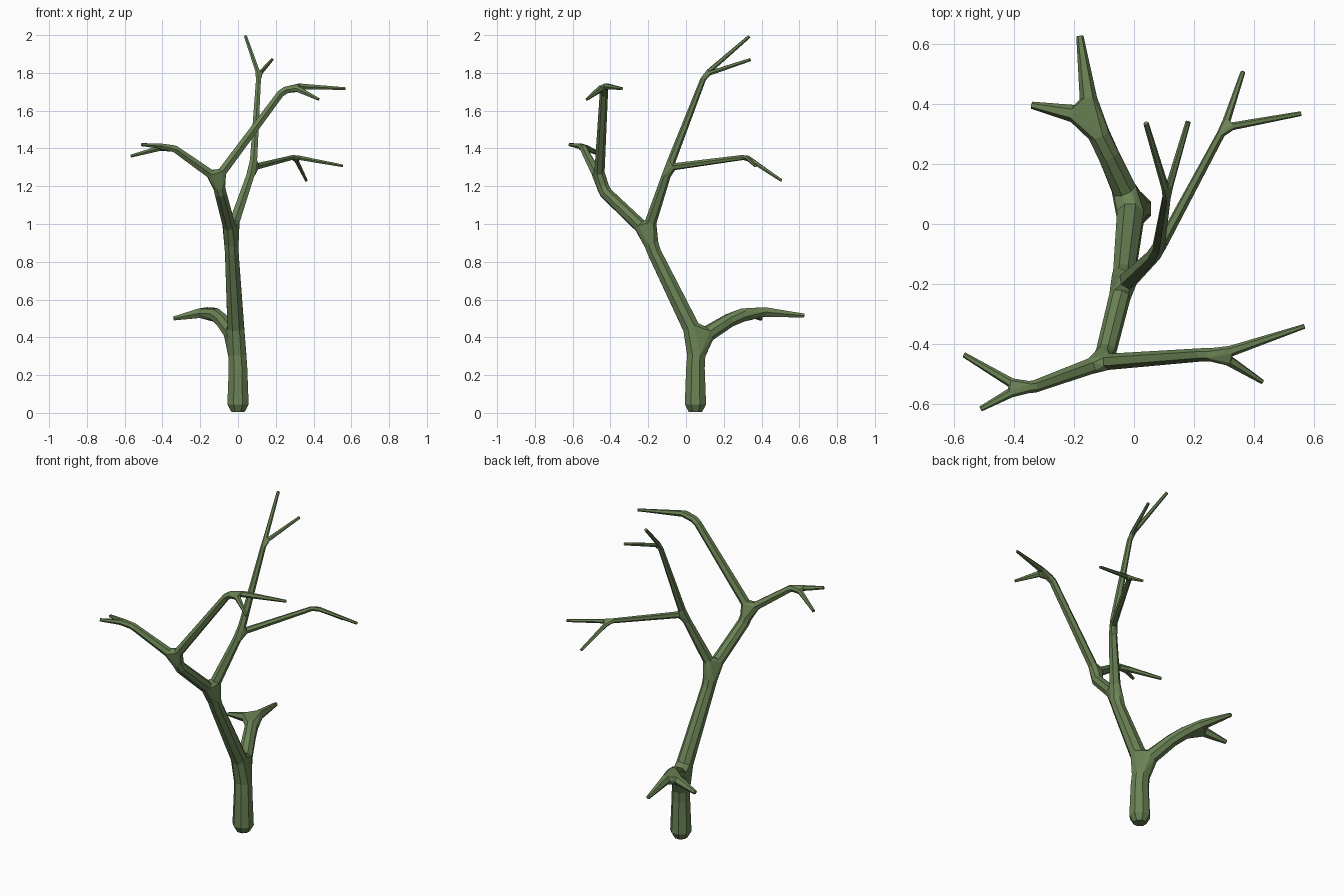
import bpy, bmesh, math
from mathutils import Vector

cube = bpy.data.objects.get("Cube")
if cube:
    bpy.data.objects.remove(cube, do_unlink=True)

bark = bpy.data.materials.new("mossy green bark")
bark.use_nodes = True
bark.diffuse_color = (0.145, 0.225, 0.09, 1)
bark.node_tree.nodes["Principled BSDF"].inputs["Base Color"].default_value = bark.diffuse_color

fork_rings = {}   # fork position -> points of the limb ends that meet there


def finish(name, bm):
    bmesh.ops.recalc_face_normals(bm, faces=bm.faces)
    mesh = bpy.data.meshes.new(name)
    bm.to_mesh(mesh)
    bm.free()
    mesh.materials.append(bark)
    obj = bpy.data.objects.new(name, mesh)
    bpy.context.collection.objects.link(obj)


def ring(centre, axis, radius, sides):
    side = axis.cross(Vector((0, 1, 0)))
    if side.length < 0.2:
        side = axis.cross(Vector((1, 0, 0)))
    side.normalize()
    other = axis.cross(side).normalized()
    turn = math.tau / sides
    return [centre + radius * (math.cos((i + 0.5) * turn) * side + math.sin((i + 0.5) * turn) * other)
            for i in range(sides)]


def hull(bm, points):
    verts = [bm.verts.new(p) for p in points]
    result = bmesh.ops.convex_hull(bm, input=verts)
    spare = {v for v in result["geom_interior"] + result["geom_unused"]
             if isinstance(v, bmesh.types.BMVert)}
    bmesh.ops.delete(bm, geom=list(spare), context="VERTS")


def limb(name, start, *path, sides=6, base_radius, trim=1.7, from_fork=True, to_fork=True):
    """Sweep a tapering tube; ends at forks are trimmed back for the webbing."""
    points = [Vector(start)] + [Vector(p[:3]) for p in path]
    radii = [base_radius] + [p[3] for p in path]
    bm = bmesh.new()
    last = len(points) - 1
    rings = []
    for i, (p, r) in enumerate(zip(points, radii)):
        before = (p - points[i - 1]).normalized() if i else None
        after = (points[i + 1] - p).normalized() if i < last else None
        axis = ((before or after) + (after or before)).normalized()
        if i == 0 and from_fork:
            p = p + after * r * trim
        if i == last and to_fork:
            p = p - before * r * trim
        points_here = ring(p, axis, r, sides)
        if (i == 0 and from_fork) or (i == last and to_fork):
            fork_rings.setdefault(tuple(points[i]), []).extend(points_here)
        rings.append([bm.verts.new(q) for q in points_here])
    for a, b in zip(rings, rings[1:]):
        for i in range(sides):
            j = (i + 1) % sides
            bm.faces.new((a[i], a[j], b[j], b[i]))
    bm.faces.new(rings[0])
    bm.faces.new(rings[-1])
    finish(name, bm)


# Main forks
low = (-0.008, 0.06, 0.385)
middle = (-0.038, -0.205, 0.955)
front = (-0.11, -0.46, 1.24)
rear = (0.08, -0.09, 1.3)

# Trunk and heavy limbs
limb("trunk", (0, 0.05, 0.005), (0, 0.05, 0.045, 0.061), (0, 0.05, 0.24, 0.053), (*low, 0.052),
     sides=8, base_radius=0.038, from_fork=False, trim=1.6)
limb("upper_trunk", low, (-0.033, -0.168, 0.85, 0.039), (*middle, 0.041),
     sides=8, base_radius=0.048, trim=1.6)
limb("front_limb", middle, (-0.093, -0.425, 1.165, 0.034), (*front, 0.034),
     sides=8, base_radius=0.036, trim=1.5)
limb("rear_limb", middle, (*rear, 0.024), base_radius=0.031, trim=2)

# Boughs, each ending in a fork of its own
low_end = (-0.143, 0.355, 0.54)
right_end = (-0.38, -0.545, 1.41)
left_end = (0.285, -0.435, 1.73)
top_end = (0.11, 0.1, 1.79)
back_end = (0.3, 0.32, 1.355)

limb("low_bough", low, (-0.085, 0.23, 0.49, 0.038), (*low_end, 0.038),
     sides=8, base_radius=0.043, trim=1.7)
limb("right_bough", front, (-0.33, -0.54, 1.395, 0.021), (*right_end, 0.02), base_radius=0.027)
limb("left_bough", front, (0.225, -0.435, 1.69, 0.022), (*left_end, 0.022), base_radius=0.027)
limb("top_bough", rear, (*top_end, 0.015), base_radius=0.022)
limb("back_bough", rear, (*back_end, 0.014), base_radius=0.019)


def twigs(name, fork, tips, base, tip_radius):
    for label, tip in zip(("first", "second"), tips):
        limb(f"{name}_{label}_twig", fork, (*tip, tip_radius), base_radius=base,
             trim=2.2, to_fork=False)


twigs("low", low_end, [(-0.18, 0.625, 0.515), (-0.34, 0.395, 0.5)], 0.029, 0.012)
twigs("right", right_end, [(-0.565, -0.435, 1.36), (-0.51, -0.615, 1.42)], 0.016, 0.009)
twigs("left", left_end, [(0.567, -0.34, 1.717), (0.427, -0.525, 1.66)], 0.018, 0.008)
twigs("top", top_end, [(0.04, 0.335, 1.993), (0.18, 0.34, 1.87)], 0.013, 0.009)
twigs("back", back_end, [(0.362, 0.505, 1.23), (0.555, 0.367, 1.308)], 0.013, 0.008)

# Faceted webbing that joins the limbs at every fork
for number, points in enumerate(fork_rings.values(), 1):
    bm = bmesh.new()
    hull(bm, points)
    finish(f"fork_{number}", bm)
